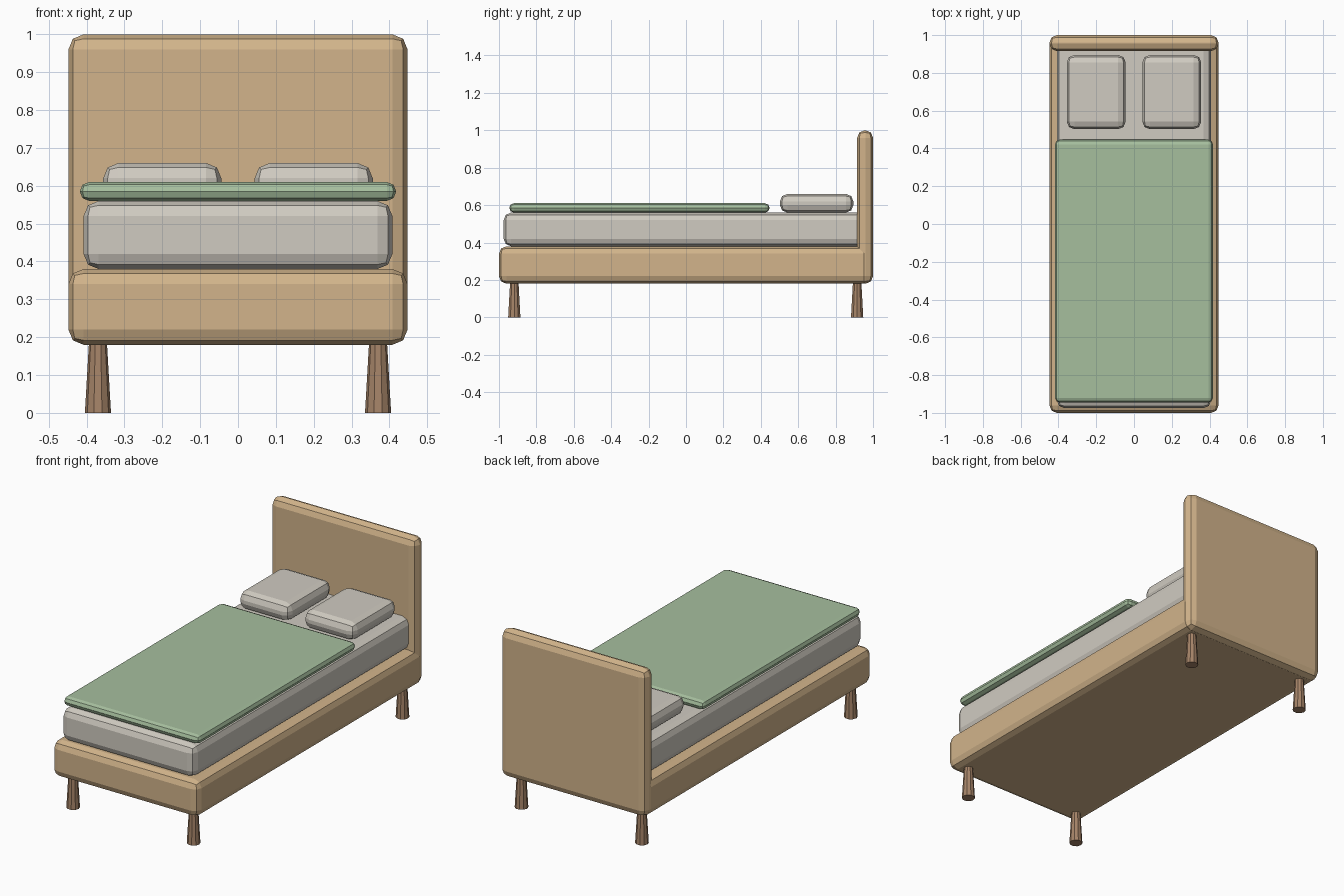
import bpy
import math

default_cube = bpy.data.objects.get("Cube")
if default_cube:
    bpy.data.objects.remove(default_cube, do_unlink=True)


def material(name, rgb):
    """Flat material from 0-255 display colour, converted to linear."""
    colour = [((c / 255 + 0.055) / 1.055) ** 2.4 for c in rgb] + [1]
    mat = bpy.data.materials.new(name)
    mat.use_nodes = True
    mat.diffuse_color = colour
    mat.node_tree.nodes["Principled BSDF"].inputs["Base Color"].default_value = colour
    return mat


light_wood = material("light_wood", (210, 180, 139))
dark_wood = material("dark_wood", (166, 132, 104))
linen = material("linen", (208, 203, 193))
sage_green = material("sage_green", (166, 191, 158))


def soft_box(name, x, y, z, bevel, mat):
    """Box spanning the given (min, max) ranges, with two-step rounded edges."""
    ranges = (x, y, z)
    bpy.ops.mesh.primitive_cube_add(size=1, location=[(a + b) / 2 for a, b in ranges])
    obj = bpy.context.object
    obj.name = name
    obj.scale = [b - a for a, b in ranges]
    bpy.ops.object.transform_apply(location=False, rotation=False, scale=True)
    obj.data.materials.append(mat)
    mod = obj.modifiers.new("rounded_edges", "BEVEL")
    mod.width = bevel
    mod.segments = 2
    mod.limit_method = "NONE"
    return obj


# Frame
soft_box("base_frame", (-0.448, 0.448), (-1, 0.99), (0.18, 0.38), 0.04, light_wood)
soft_box("headboard", (-0.448, 0.448), (0.915, 1), (0.18, 1), 0.04, light_wood)

# Bedding
soft_box("mattress", (-0.408, 0.408), (-0.975, 0.96), (0.38, 0.56), 0.04, linen)
soft_box("blanket", (-0.418, 0.418), (-0.945, 0.447), (0.56, 0.61), 0.0249, sage_green)

# Pillows and legs, mirrored left and right
for side, sx in (("left", 1), ("right", -1)):
    soft_box(side + "_pillow", (sx * 0.2 - 0.156, sx * 0.2 + 0.156),
             (0.502, 0.895), (0.56, 0.66), 0.04, linen)
    for end, y in (("front", -0.918), ("back", 0.915)):
        bpy.ops.mesh.primitive_cone_add(
            vertices=10, radius1=0.0345, radius2=0.0235, depth=0.19,
            location=(sx * 0.37, y, 0.095), rotation=(0, 0, math.pi / 2))
        leg = bpy.context.object
        leg.name = f"{end}_{side}_leg"
        leg.data.materials.append(dark_wood)
